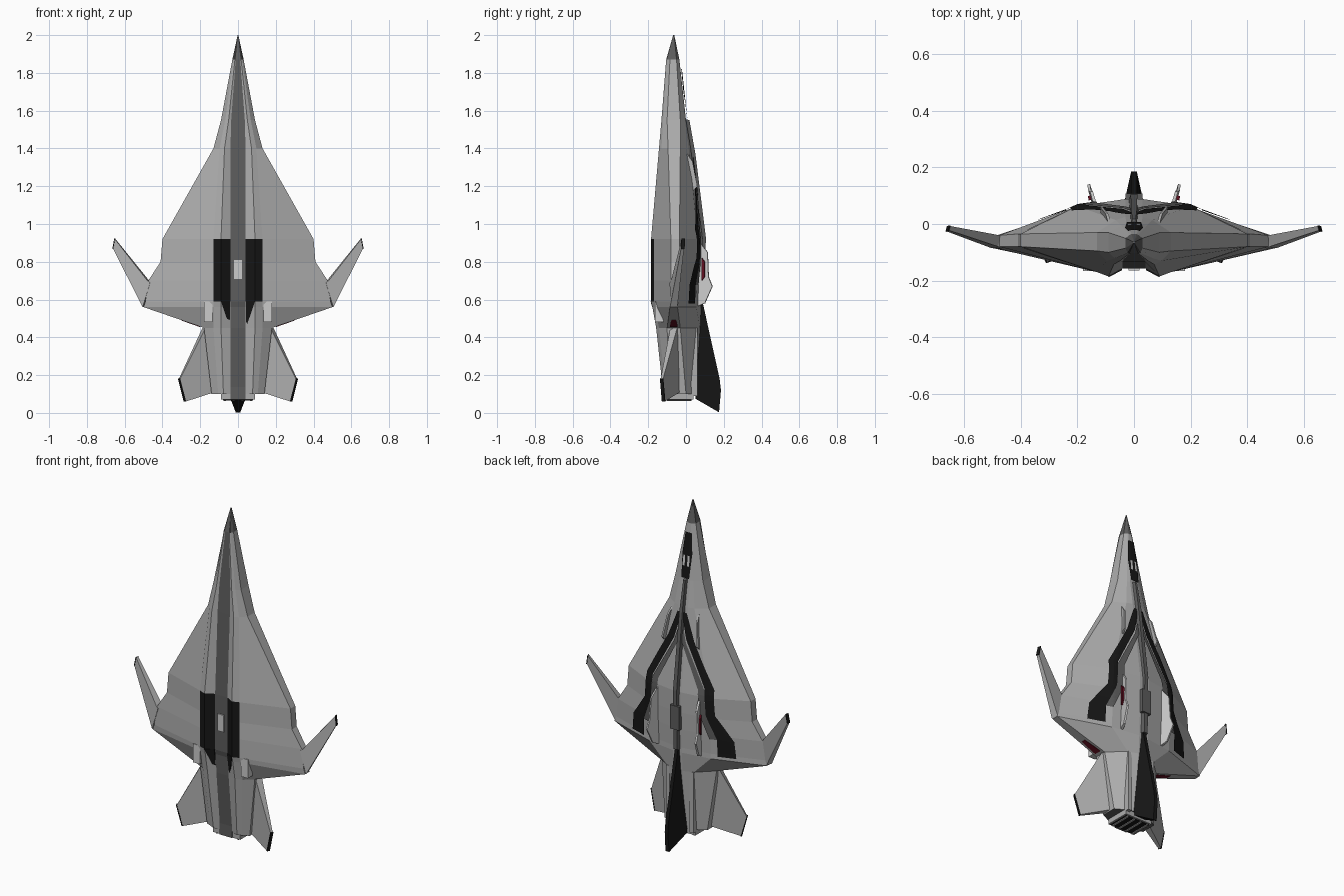
import bpy, bmesh
from mathutils import Vector

if "Cube" in bpy.data.objects:
    bpy.data.objects.remove(bpy.data.objects["Cube"])


def mat(name, c):
    m = bpy.data.materials.new(name)
    m.diffuse_color = (*c, 1)
    m.use_nodes = True
    m.node_tree.nodes["Principled BSDF"].inputs["Base Color"].default_value = m.diffuse_color
    return m


HULL = mat("hull_grey", (.42, .42, .42))
DARK = mat("dark_grey", (.11, .11, .11))
BLACK = mat("black", (.008, .008, .008))
LIGHT = mat("light_grey", (.65, .65, .65))
RED = mat("red", (.12, .005, .015))


def make(name, verts, faces, mats, idx=None, mirror=False):
    me = bpy.data.meshes.new(name)
    n = len(verts)
    if mirror:
        verts = list(verts) + [(-v[0], v[1], v[2]) for v in verts]
        faces = list(faces) + [[i + n for i in f[::-1]] for f in faces]
    me.from_pydata([tuple(v) for v in verts], [], faces)
    for m in mats:
        me.materials.append(m)
    if idx:
        for p, i in zip(me.polygons, idx):
            p.material_index = i
    bm = bmesh.new()
    bm.from_mesh(me)
    bmesh.ops.recalc_face_normals(bm, faces=bm.faces)
    bm.to_mesh(me)
    bm.free()
    ob = bpy.data.objects.new(name, me)
    bpy.context.collection.objects.link(ob)
    return ob


def plate(name, pts, d, m, mirror=True):
    """Flat outline of (x, y, z, half thickness), thickened along d."""
    d = Vector(d).normalized()
    n = len(pts)
    v = [Vector(p[:3]) + d * p[3] * s for s in (1, -1) for p in pts]
    f = [list(range(n)), list(range(2 * n - 1, n - 1, -1))]
    f += [[i, (i + 1) % n, (i + 1) % n + n, i + n] for i in range(n)]
    return make(name, v, f, [m], mirror=mirror)


def box(name, x, y, z, m, mirror=False):
    h = (y[1] - y[0]) / 2
    c = y[0] + h
    return plate(name, [(x[0], c, z[0], h), (x[1], c, z[0], h), (x[1], c, z[1], h),
                        (x[0], c, z[1], h)], (0, 1, 0), m, mirror)


# Hull stations: z, half width, edge low y, edge high y, belly ridge y, spine y
ROWS = [(2.0, .002, -.067, -.063, -.068, -.062),
        (1.87, .03, -.085, -.05, -.105, -.035),
        (1.55, .09, -.10, -.03, -.13, .0),
        (1.4, .13, -.095, -.03, -.143, .025),
        (.92, .40, -.08, -.035, -.185, .088),
        (.80, .41, -.08, -.035, -.185, .088),
        (.70, .475, -.08, -.04, -.185, .085),
        (.59, .49, -.085, -.045, -.185, .08),
        (.56, .50, -.085, -.045, -.178, .08),
        (.45, .18, -.10, -.03, -.158, .075),
        (.10, .14, -.09, 0, -.12, .05)]


def half(r):
    z, xe, lo, hi, yr, yt = r
    return [(min(.04, xe * .4), yr + .028 * min(1, xe / .4)), (min(.09, xe * .55), yr),
            (min(.13, xe * .75), yr + .015 * min(1, xe / .15)), (xe, lo), (xe, hi),
            (min(.2, xe * .5), yt - .2 * (yt - hi)), (min(.03, xe * .3), yt)]


# Main hull lofted through the stations
verts, faces, idx = [], [], []
for r in ROWS:
    h = half(r)
    verts += [(x, y, r[0]) for x, y in h] + [(-x, y, r[0]) for x, y in h[::-1]]
N = 14
for j in range(len(ROWS) - 1):
    for i in range(N):
        k = (i + 1) % N
        faces.append([j * N + i, j * N + k, (j + 1) * N + k, (j + 1) * N + i])
        intake = .58 < ROWS[j + 1][0] < .85 and i in (0, 1, 11, 12)
        idx.append(2 if intake else 1 if i == 13 or j == 0 else 0)
faces.append(list(range((len(ROWS) - 1) * N, len(ROWS) * N)))
idx.append(1)
make("hull", verts, faces, [HULL, DARK, BLACK], idx)


def top_y(x, z):
    for a, b in zip(ROWS, ROWS[1:]):
        if a[0] >= z >= b[0]:
            t = (a[0] - z) / (a[0] - b[0])
            pr = half([p + (q - p) * t for p, q in zip(a, b)])[6:3:-1]
            pr = [(0, pr[0][1])] + pr
            for (x0, y0), (x1, y1) in zip(pr, pr[1:]):
                if x0 <= x <= x1:
                    return y0 + (y1 - y0) * (x - x0) / max(1e-6, x1 - x0)
            return pr[-1][1]


def stripe(name, path, m, lift=.007, steps=5):
    """Band lying on the upper hull; path holds (inner x, outer x, z)."""
    rows = []
    for a, b in zip(path, path[1:]):
        rows += [[p + (q - p) * t / steps for p, q in zip(a, b)] for t in range(steps)]
    rows.append(path[-1])
    v, f = [], []
    for a, b, z in rows:
        for t in range(5):
            x = a + (b - a) * t / 4
            v.append((x, top_y(x, z) + lift, z))
    for j in range(len(rows) - 1):
        f += [[j * 5 + i, j * 5 + i + 1, j * 5 + i + 6, j * 5 + i + 5] for i in range(4)]
    return make(name, v, f, [m], mirror=True)


# Chevron markings and canopy on the upper side
stripe("outer_stripe", [(.0, .03, 1.37), (.04, .085, 1.22), (.17, .22, .97), (.18, .23, .82),
                        (.24, .33, .68), (.24, .34, .58)], BLACK)
stripe("inner_stripe", [(.0, .02, 1.27), (.015, .04, 1.2), (.13, .17, .96), (.14, .18, .82),
                        (.20, .24, .68)], DARK)
stripe("canopy", [(0, .02, 1.82), (0, .032, 1.7), (0, .025, 1.56)], BLACK, .008)
stripe("canopy_window", [(.008, .02, 1.69), (.008, .022, 1.63)], LIGHT, .011)

# Dorsal spine ridge
plate("spine_ridge", [(0, -.02, 1.56, .014), (0, .018, 1.55, .006), (0, .05, 1.37, .01),
                      (0, .105, .93, .012), (0, .1, .58, .012), (0, .04, .58, .03),
                      (0, .05, .93, .03)], (1, 0, 0), DARK, False)
box("dorsal_box", (-.03, .03), (.06, .108), (.7, .84), DARK)

# Forward-swept wing tips
plate("wing_tip", [(.46, -.065, .69, .022), (.475, -.06, .70, .02), (.65, -.015, .92, .008),
                   (.66, -.018, .87, .008), (.50, -.065, .56, .02)], (-.25, 1, 0), HULL)
plate("wing_tip_cap", [(.65, -.015, .922, .01), (.653, -.014, .922, .01), (.663, -.017, .868, .01),
                       (.658, -.018, .868, .01)], (-.25, 1, 0), BLACK)

# Tail planes and central fin
plate("tail_plane", [(.14, -.055, .44, .02), (.18, -.065, .45, .02), (.31, -.128, .18, .007),
                     (.28, -.118, .06, .007), (.13, -.05, .11, .018)], (.45, 1, 0), HULL)
plate("tail_plane_cap", [(.31, -.128, .183, .009), (.314, -.13, .18, .009), (.284, -.12, .06, .009),
                         (.278, -.117, .06, .009)], (.45, 1, 0), BLACK)
plate("tail_fin", [(0, .085, .60, .01), (0, .178, .18, .01), (0, .185, .12, .01),
                   (0, .175, .003, .012), (0, .05, .075, .04), (0, .04, .45, .035)],
      (1, 0, 0), BLACK, False)

# Twin dorsal fins, side plates and their red markings
plate("dorsal_fin", [(.135, .06, .92, .006), (.15, .115, .85, .005), (.157, .12, .72, .005),
                     (.16, .14, .67, .005), (.15, .10, .58, .006), (.135, .05, .56, .008)],
      (1, -.3, 0), LIGHT)
plate("red_marking", [(.153, .085, .82, .007), (.156, .10, .80, .007), (.156, .10, .72, .007),
                      (.153, .085, .70, .007)], (1, -.3, 0), RED)
plate("side_plate", [(.085, .0, 1.38, .005), (.095, .035, 1.33, .005), (.115, .06, 1.2, .005),
                     (.11, .02, 1.16, .005)], (1, 0, 0), HULL)
plate("trailing_marking", [(.3, -.065, .489, .012), (.22, -.065, .461, .02), (.2, -.065, .454, .02),
                           (.2, -.065, .47, .02), (.3, -.065, .5, .012)], (0, 1, 0), RED)

# Belly details: hatch, tapered black panel and small boxes
box("belly_hatch", (-.02, .02), (-.164, -.15), (.71, .81), LIGHT)
plate("intake_tail", [(.042, -.157, .59, .006), (.09, -.182, .59, .006), (.042, -.136, .45, .006)],
      (0, 1, 0), BLACK)
box("belly_box", (.135, .18), (-.165, -.12), (.48, .59), LIGHT, True)

# Engine block with nozzle slots
box("engine_block", (-.09, .09), (-.108, .04), (.07, .4), HULL)
box("keel_strip_tail", (-.04, .04), (-.114, -.09), (.07, .3), DARK)
box("engine_nozzle", (-.08, .08), (-.1, .03), (.066, .09), BLACK)
for i in range(4):
    x = -.069 + i * .046
    box("nozzle_divider_%d" % i, (x - .005, x + .005), (-.1, .03), (.062, .09), HULL)
box("engine_rail", (.065, .09), (.03, .06), (.09, .45), HULL, True)
